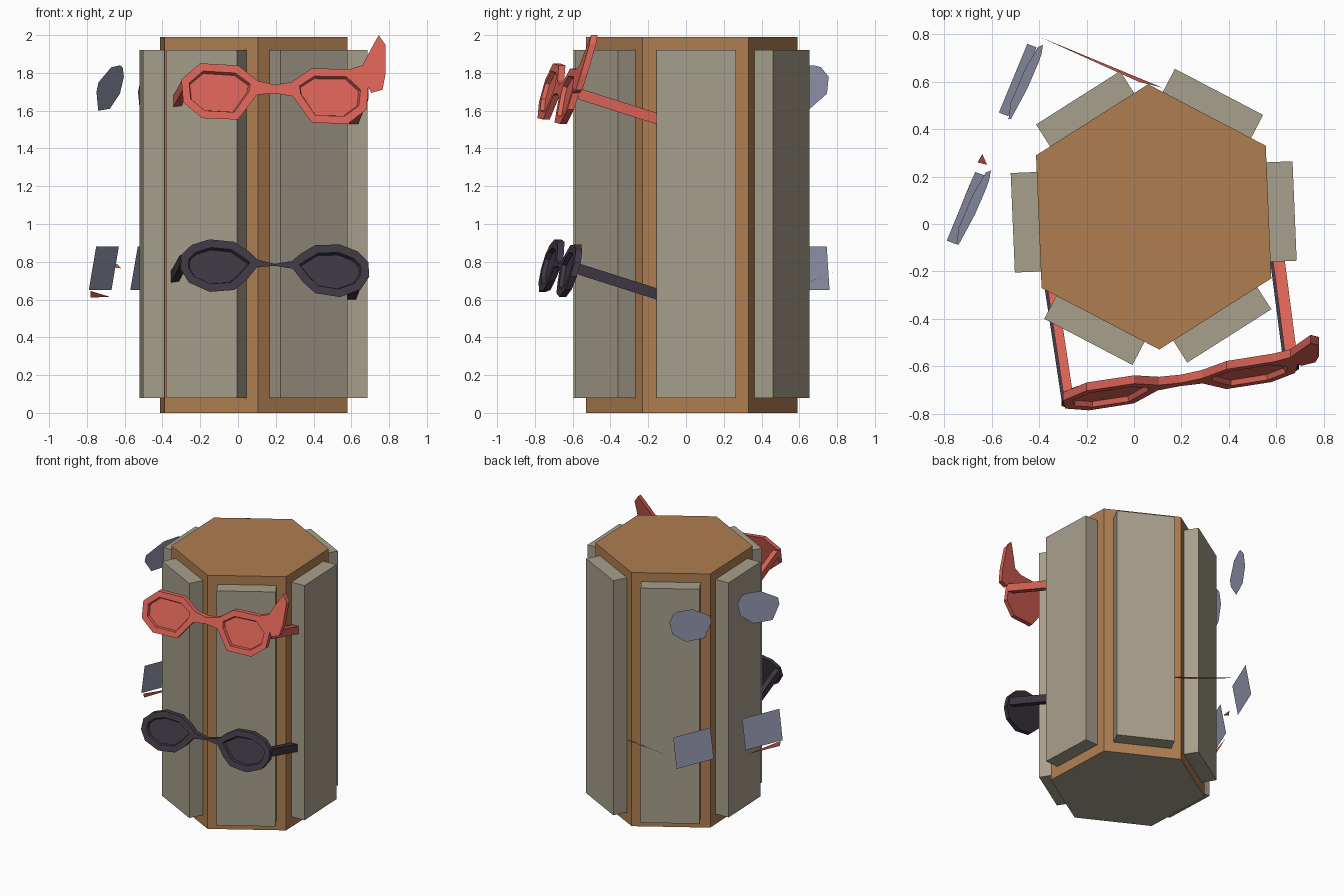
import bpy, bmesh, math
from mathutils import Vector, Matrix

if "Cube" in bpy.data.objects:
    bpy.data.objects.remove(bpy.data.objects["Cube"])


def material(name, rgb):
    m = bpy.data.materials.new(name)
    m.diffuse_color = (*rgb, 1)
    m.use_nodes = True
    m.node_tree.nodes["Principled BSDF"].inputs["Base Color"].default_value = m.diffuse_color
    return m


WOOD = material("wood", (0.43, 0.21, 0.083))
GREY = material("warm grey", (0.39, 0.35, 0.265))
RED = material("coral red", (0.72, 0.125, 0.095))
BLACK = material("dark plum", (0.050, 0.039, 0.057))
LENS = material("blue grey lens", (0.32, 0.335, 0.46))


def finish(bm, name, *mats, normals=True):
    if normals:
        bmesh.ops.recalc_face_normals(bm, faces=bm.faces[:])
    me = bpy.data.meshes.new(name)
    bm.to_mesh(me)
    bm.free()
    ob = bpy.data.objects.new(name, me)
    bpy.context.collection.objects.link(ob)
    for m in mats:
        me.materials.append(m)
    return ob


def sheet(name, points, mat):
    bm = bmesh.new()
    bm.faces.new([bm.verts.new(p) for p in points])
    return finish(bm, name, mat, normals=False)


# Hexagonal column, grey underneath
CENTRE = Vector((0.083, 0.03, 0))
TURN = math.radians(2.4)
bm = bmesh.new()
ring = [CENTRE + 0.56 * Vector((math.cos(a), math.sin(a), 0))
        for a in (TURN + math.radians(30 + 60 * k) for k in range(6))]
base = bm.faces.new([bm.verts.new(p) for p in ring])
up = bmesh.ops.extrude_face_region(bm, geom=[base], use_keep_orig=True)
bmesh.ops.translate(bm, vec=(0, 0, 1.99),
                    verts=[v for v in up["geom"] if isinstance(v, bmesh.types.BMVert)])
for f in bm.faces:
    f.material_index = 1 if f.calc_center_median().z < 0.01 else 0
finish(bm, "column", WOOD, GREY)

# Display panels on the six sides
for k in range(6):
    bm = bmesh.new()
    mat = (Matrix.Translation(CENTRE) @ Matrix.Rotation(TURN + k * math.pi / 3, 4, 'Z')
           @ Matrix.Translation((0.54, 0, 1.0)) @ Matrix.Diagonal((0.11, 0.42, 1.84, 1)))
    bmesh.ops.create_cube(bm, size=1, matrix=mat)
    finish(bm, f"panel_{k + 1}", GREY)


# Sunglasses on the front: half outline mirrored, on a tilted plane
def front_frame(name, mat, zc, outline, hinge, tip=()):
    bm = bmesh.new()
    cache = {}

    def vert(u, w):
        key = (round(u, 4), round(w, 4))
        if key not in cache:
            cache[key] = bm.verts.new((0.195 + u, -0.683 + 0.155 * u + 0.29 * w,
                                       zc + w - 0.04 * u))
        return cache[key]

    def face(pts):
        return bm.faces.new([vert(*p) for p in pts])

    a, b = hinge                      # inner edge of the left rim
    rims = [face(outline), face([(-u, w) for u, w in reversed(outline)])]
    ma, mb = (0, a[1] - 0.018), (0, b[1] + 0.012)
    face([a, ma, mb, b])
    face([ma, (-a[0], a[1]), (-b[0], b[1]), mb])
    if tip:
        face(tip)
    for f in bm.faces:                # all front faces look towards -y
        f.normal_update()
        if f.normal.y > 0:
            f.normal_flip()
    res = bmesh.ops.extrude_face_region(bm, geom=bm.faces[:], use_keep_orig=True)
    bmesh.ops.translate(bm, vec=(0, 0.035, 0),
                        verts=[v for v in res["geom"] if isinstance(v, bmesh.types.BMVert)])
    bmesh.ops.recalc_face_normals(bm, faces=bm.faces[:])
    # recessed lenses
    for f in rims:
        s = 1 if f.normal.y < 0 else -1
        bmesh.ops.inset_individual(bm, faces=[f], thickness=0.045)
        bmesh.ops.inset_individual(bm, faces=[f], thickness=0.008, depth=-0.022 * s)
    finish(bm, name, mat, normals=False)


def bar(name, mat, p, q, width, height):
    bm = bmesh.new()
    ends = [[bm.verts.new((c[0] + i * width / 2, c[1], c[2] + j * height / 2))
             for i, j in ((-1, -1), (1, -1), (1, 1), (-1, 1))] for c in (p, q)]
    bm.faces.new(ends[0])
    bm.faces.new(ends[1])
    for k in range(4):
        n = (k + 1) % 4
        bm.faces.new((ends[0][k], ends[0][n], ends[1][n], ends[1][k]))
    finish(bm, name, mat)


def temples(name, mat, zc, dx):
    bar(name + "_left_temple", mat, (-0.275 - dx, -0.735, zc + 0.04),
        (-0.345 - dx, -0.27, zc - 0.085), 0.04, 0.06)
    bar(name + "_right_temple", mat, (0.665 - dx, -0.57, zc - 0.005),
        (0.608 - dx, -0.13, zc - 0.145), 0.05, 0.06)


octagon = [(-.395, .14), (-.195, .137), (-.09, .06), (-.095, -.015),
           (-.195, -.15), (-.385, -.15), (-.485, -.07), (-.495, .05)]
wing = [(.395, .14), (.465, .165), (.50, .235), (.55, .327),
        (.585, .278), (.585, .118), (.57, .038), (.51, .02), (.495, .05)]
front_frame("red_glasses", RED, 1.695, octagon, (octagon[2], octagon[3]), wing)
temples("red_glasses", RED, 1.695, 0.0)

rounded = [(-.345, .138), (-.215, .13), (-.135, .08), (-.09, .04), (-.095, 0),
           (-.15, -.07), (-.215, -.125), (-.345, -.14), (-.455, -.095),
           (-.5, -.025), (-.495, .05), (-.44, .105)]
front_frame("dark_glasses", BLACK, 0.767, rounded, (rounded[3], rounded[4]))
temples("dark_glasses", BLACK, 0.767, 0.012)


# Loose lenses floating at the back left
def lens_points(origin, shape, z0):
    return [(origin[0] + 0.12 * s + 0.17 * h, origin[1] + 0.29 * s - 0.065 * h, z0 + h)
            for s, h in shape]


oval = [(.25, 0), (.75, .01), (1.08, .09), (1.13, .18), (1.0, .23),
        (.88, .24), (.5, .23), (.05, .15), (.03, .10)]
square = [(0, 0), (1, 0), (1, .23), (0, .23)]
for side, (ox, oy) in (("outer", (0, 0)), ("inner", (0.22, 0.54))):
    sheet(f"upper_{side}_lens", lens_points((-0.77 + ox, -0.09 + oy * 0.98), oval, 1.6), LENS)
    sheet(f"lower_{side}_lens", lens_points((-0.79 + ox, -0.07 + oy), square, 0.65), LENS)

# Thin slivers of frame and temple beside them
sheet("back_temple_sliver", [(-0.40, 0.79, 0.75), (0.02, 0.60, 0.672), (0.12, 0.575, 0.66)], RED)
sheet("rim_sliver", [(-0.78, -0.06, 0.645), (-0.78, -0.05, 0.61), (-0.68, 0.20, 0.615)], RED)
sheet("hinge_sliver", [(-0.64, 0.295, 0.79), (-0.66, 0.26, 0.77), (-0.62, 0.25, 0.765)], RED)
